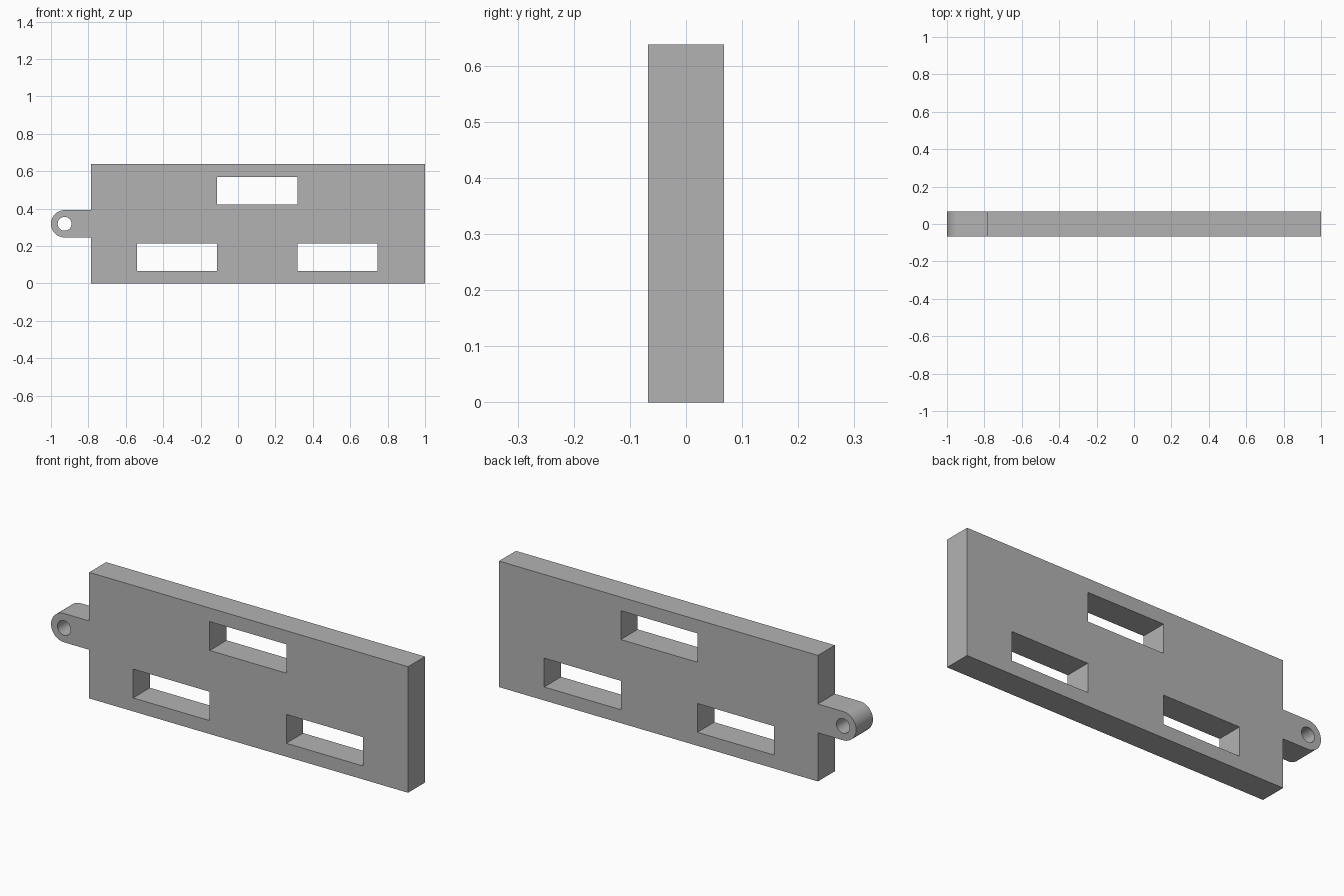
import bpy
import bmesh
from math import cos, sin, pi

cube = bpy.data.objects.get("Cube")
if cube:
    bpy.data.objects.remove(cube, do_unlink=True)

HALF_DEPTH = 0.0675
HEIGHT = 0.638
MID_Z = HEIGHT / 2
LEFT, RIGHT = -0.786, 1.0
TAB_RADIUS = 0.073
EYE_X = -1.0 + TAB_RADIUS
HOLE_RADIUS = 0.037
WINDOW_W, WINDOW_H = 0.429, 0.146

grey = bpy.data.materials.new("plain_grey")
grey.use_nodes = True
colour = (0.45, 0.45, 0.45, 1)
grey.diffuse_color = colour
grey.node_tree.nodes["Principled BSDF"].inputs["Base Color"].default_value = colour


def arc(radius, start, end, steps):
    """Points on an arc around the eye of the tab."""
    angles = [start + (end - start) * i / steps for i in range(steps + 1)]
    return [(EYE_X + radius * cos(a), MID_Z + radius * sin(a)) for a in angles]


def rectangle(x, z, w, h):
    return [(x, z), (x + w, z), (x + w, z + h), (x, z + h)]


# Plate outline with the rounded tab on its side
outline = [(LEFT, 0), (RIGHT, 0), (RIGHT, HEIGHT), (LEFT, HEIGHT),
           (LEFT, MID_Z + TAB_RADIUS)]
outline += arc(TAB_RADIUS, pi / 2, 3 * pi / 2, 24)
outline += [(LEFT, MID_Z - TAB_RADIUS)]

# Eye hole and the three windows
loops = [outline, arc(HOLE_RADIUS, 0, 2 * pi, 32)[:-1]]
for x, z in [(-0.54, 0.068), (0.318, 0.068), (-0.111, 0.423)]:
    loops.append(rectangle(x, z, WINDOW_W, WINDOW_H))

# Fill the profile and extrude it through the depth
bm = bmesh.new()
edges = []
for loop in loops:
    verts = [bm.verts.new((x, -HALF_DEPTH, z)) for x, z in loop]
    edges += [bm.edges.new((a, b)) for a, b in zip(verts, verts[1:] + verts[:1])]
bmesh.ops.triangle_fill(bm, edges=edges, use_beauty=True, normal=(0, -1, 0))
extruded = bmesh.ops.extrude_face_region(bm, geom=bm.faces[:], use_keep_orig=True)
moved = [g for g in extruded["geom"] if isinstance(g, bmesh.types.BMVert)]
bmesh.ops.translate(bm, verts=moved, vec=(0, 2 * HALF_DEPTH, 0))
bmesh.ops.recalc_face_normals(bm, faces=bm.faces[:])

mesh = bpy.data.meshes.new("slotted_plate")
bm.to_mesh(mesh)
bm.free()
mesh.materials.append(grey)
plate = bpy.data.objects.new("slotted_plate", mesh)
bpy.context.collection.objects.link(plate)

# Smooth the tab end and the eye, keep the edges sharp
bpy.ops.object.select_all(action="DESELECT")
plate.select_set(True)
bpy.context.view_layer.objects.active = plate
bpy.ops.object.shade_smooth_by_angle(angle=pi / 6)
